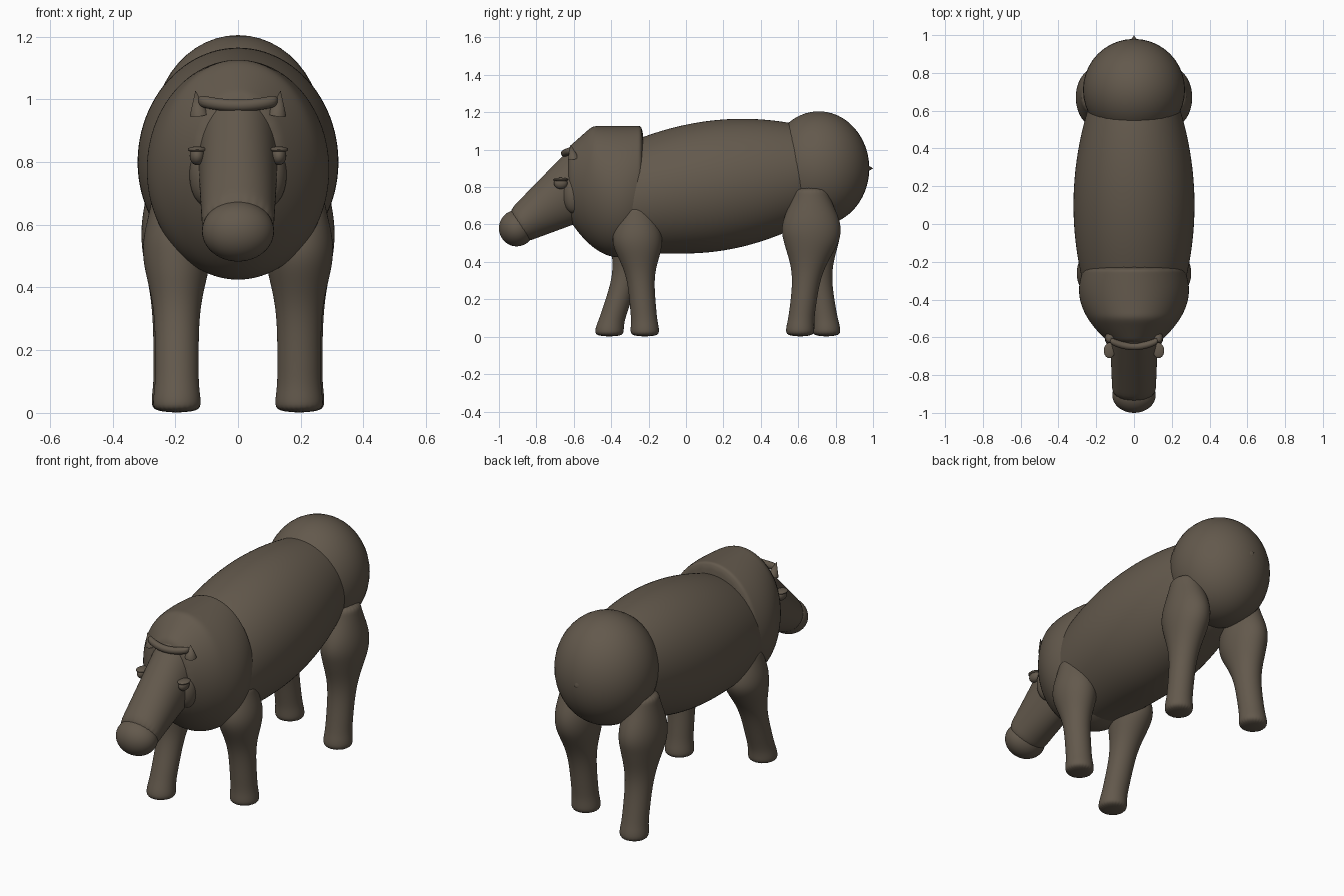
import bpy, bmesh, math
from mathutils import Vector

cube = bpy.data.objects.get("Cube")
if cube:
    bpy.data.objects.remove(cube, do_unlink=True)

COLOR = (0.125, 0.1, 0.073, 1)
hide = bpy.data.materials.new("brown hide")
hide.use_nodes = True
hide.diffuse_color = COLOR
shader = hide.node_tree.nodes["Principled BSDF"]
shader.inputs["Base Color"].default_value = COLOR
shader.inputs["Roughness"].default_value = 0.8


def loft(name, rings, segments=24):
    """Skin a row of ellipses, each given as centre and two half axes."""
    bm = bmesh.new()
    turns = [math.tau * i / segments for i in range(segments)]
    loops = [[bm.verts.new(centre + a * math.cos(t) + b * math.sin(t)) for t in turns]
             for centre, a, b in rings]
    for low, high in zip(loops, loops[1:]):
        for i in range(segments):
            bm.faces.new((low[i - 1], low[i], high[i], high[i - 1]))
    bm.faces.new(loops[0])
    bm.faces.new(loops[-1])
    bmesh.ops.recalc_face_normals(bm, faces=bm.faces)
    for face in bm.faces:
        face.smooth = True
    mesh = bpy.data.meshes.new(name)
    bm.to_mesh(mesh)
    bm.free()
    mesh.materials.append(hide)
    obj = bpy.data.objects.new(name, mesh)
    bpy.context.collection.objects.link(obj)
    rounding = obj.modifiers.new("rounding", 'SUBSURF')
    rounding.levels = rounding.render_levels = 2


def spread(start, end, count):
    """Evenly spaced values, both ends included."""
    return [start + (end - start) * i / (count - 1) for i in range(count)]


def trunk(name, start, end, count, top, bottom, width):
    """Loft along the spine, with top, bottom and half width as rules of y."""
    rings = []
    for y in spread(start, end, count):
        middle, half = (top(y) + bottom(y)) / 2, (top(y) - bottom(y)) / 2
        rings.append((Vector((0, y, middle)), Vector((width(y), 0, 0)), Vector((0, 0, half))))
    loft(name, rings)


def finish(name, scale=(1, 1, 1), tilt=(0, 0, 0)):
    obj = bpy.context.object
    obj.name = name
    obj.scale = scale
    obj.rotation_euler = tilt
    obj.data.materials.append(hide)
    bpy.ops.object.shade_smooth_by_angle()


def ellipsoid(name, location, radii):
    bpy.ops.mesh.primitive_uv_sphere_add(segments=40, ring_count=24, location=location)
    finish(name, scale=radii)


def spike(name, location, radius, length, tilt):
    bpy.ops.mesh.primitive_cone_add(vertices=16, radius1=radius, depth=length, location=location)
    finish(name, tilt=tilt)


# Barrel of the body, arched on top and rising behind
trunk("barrel", -0.5, 0.7, 13,
      top=lambda y: 1.17 - 0.35 * (y - 0.3) ** 2,
      bottom=lambda y: 0.44 + 0.4 * max(0, y) ** 2,
      width=lambda y: 0.325 - 0.3 * (y - 0.1) ** 2)

# Shoulders with a flat crest that slopes down to the face
trunk("shoulders", -0.64, -0.22, 13,
      top=lambda y: 1.13 - 0.9 * max(0, -0.5 - y),
      bottom=lambda y: 0.42 + 2.9 * (y + 0.36) ** 2,
      width=lambda y: 0.295 - 2.1 * (y + 0.35) ** 2)

# Rounded rump with a small tail nub
ellipsoid("rump", (0, 0.71, 0.9), (0.27, 0.27, 0.305))
spike("tail_nub", (0, 0.96, 0.9), 0.05, 0.08, (-math.pi / 2, 0, 0))

# Long sloping head, tapering between a brow section and a nose section
brow_top, nose_top = Vector((0, -0.6, 1.03)), Vector((0, -0.96, 0.66))
brow_bottom, nose_bottom = Vector((0, -0.54, 0.62)), Vector((0, -0.87, 0.5))
snout = []
for t in spread(-0.2, 1, 8):
    top, bottom = brow_top.lerp(nose_top, t), brow_bottom.lerp(nose_bottom, t)
    snout.append(((top + bottom) / 2, Vector((0.13 - 0.015 * t, 0, 0)), (top - bottom) / 2))
loft("snout", snout)
ellipsoid("nose_tip", (0, -0.905, 0.58), (0.115, 0.095, 0.097))

# Brow fold curving from ear to ear
fold = []
for x in spread(-0.13, 0.13, 7):
    centre = Vector((x, 2 * x * x - 0.65, x * x + 0.98))
    fold.append((centre, Vector((0, 0.02, 0)), Vector((0, 0, 0.02))))
loft("brow_fold", fold, segments=12)


def bump(z, middle, reach):
    return math.exp(-((z - middle) / reach) ** 2)


def leg(name, x, hip, foot, height, muscle, middle, reach):
    """Straight column with a thigh muscle and a flared foot."""
    rings = []
    for z in spread(0, height, 20):
        thigh, flare = bump(z, middle, reach), 0.008 * bump(z, 0.03, 0.04)
        share = min(1, max(0, 0.5 - z) / 0.45)
        centre = Vector((x, hip + (foot - hip) * share, z))
        rings.append((centre, Vector((0.07 + 0.04 * thigh + flare, 0, 0)),
                      Vector((0, 0.07 + muscle * thigh + flare, 0))))
    loft(name, rings)


# Paired parts, with the feet in mid stride
for side, word, front_foot, hind_foot in ((1, "left", -0.22, 0.61), (-1, "right", -0.41, 0.75)):
    leg("front_leg_" + word, side * 0.195, hip=-0.26, foot=front_foot,
        height=0.7, muscle=0.065, middle=0.52, reach=0.14)
    leg("hind_leg_" + word, side * 0.2, hip=0.67, foot=hind_foot,
        height=0.8, muscle=0.09, middle=0.57, reach=0.17)
    ellipsoid("eye_" + word, (side * 0.13, -0.67, 0.82), (0.024, 0.036, 0.03))
    ellipsoid("eyelid_" + word, (side * 0.13, -0.67, 0.84), (0.03, 0.04, 0.01))
    ellipsoid("cheek_" + word, (side * 0.1, -0.6, 0.76), (0.055, 0.06, 0.1))
    spike("ear_" + word, (side * 0.13, -0.61, 0.99), 0.03, 0.08, (0.2, side * 0.15, 0))
